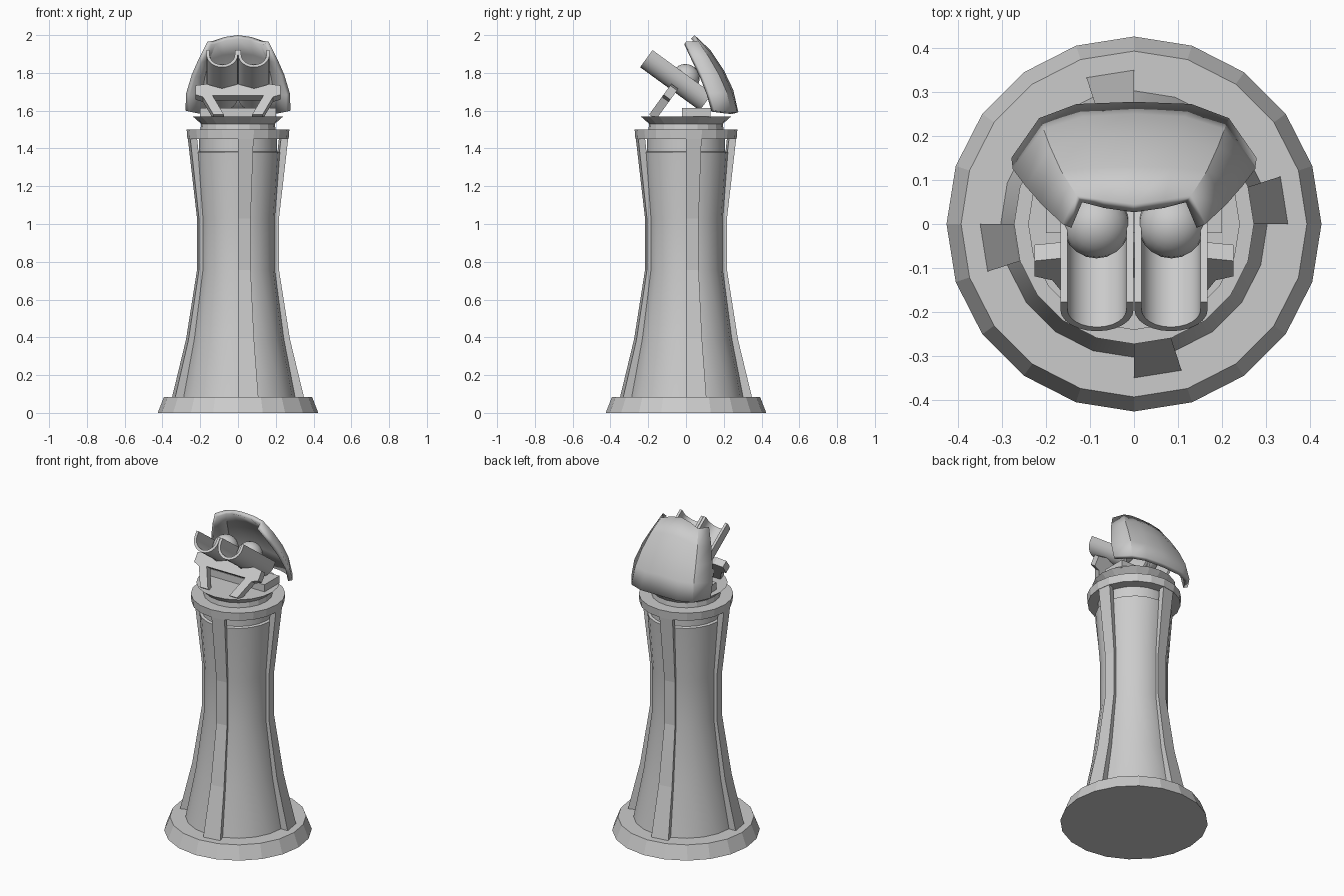
import bpy, bmesh, math
from mathutils import Vector, Matrix

if "Cube" in bpy.data.objects:
    bpy.data.objects.remove(bpy.data.objects["Cube"])

SIDES = 20
STEP = 2 * math.pi / SIDES


def make_object(name, verts, faces, smooth=False):
    mesh = bpy.data.meshes.new(name)
    bm = bmesh.new()
    vs = [bm.verts.new(v) for v in verts]
    for f in faces:
        bm.faces.new([vs[i] for i in f])
    bmesh.ops.recalc_face_normals(bm, faces=bm.faces)
    bm.to_mesh(mesh)
    bm.free()
    obj = bpy.data.objects.new(name, mesh)
    bpy.context.collection.objects.link(obj)
    if smooth:
        bpy.ops.object.select_all(action='DESELECT')
        bpy.context.view_layer.objects.active = obj
        obj.select_set(True)
        bpy.ops.object.shade_smooth_by_angle(angle=math.radians(30))
    return obj


def lathe(name, profile, smooth=False):
    """Closed solid of revolution from (radius, z) points, capped at both ends."""
    verts = [(r * math.sin(i * STEP), r * math.cos(i * STEP), z)
             for r, z in profile for i in range(SIDES)]
    faces = [[k * SIDES + i, k * SIDES + (i + 1) % SIDES,
              (k + 1) * SIDES + (i + 1) % SIDES, (k + 1) * SIDES + i]
             for k in range(len(profile) - 1) for i in range(SIDES)]
    faces.append(list(range(SIDES)))
    faces.append([(len(profile) - 1) * SIDES + i for i in range(SIDES)])
    return make_object(name, verts, faces, smooth)


def loft(name, sections, smooth=False):
    """Skin equal-length closed sections and cap the ends."""
    n = len(sections[0])
    verts = [p for s in sections for p in s]
    faces = [[k * n + i, k * n + (i + 1) % n, (k + 1) * n + (i + 1) % n, (k + 1) * n + i]
             for k in range(len(sections) - 1) for i in range(n)]
    faces += [list(range(n)), [(len(sections) - 1) * n + i for i in range(n)]]
    return make_object(name, verts, faces, smooth)


def box(name, lo, hi):
    return loft(name, [[(lo[0], lo[1], z), (hi[0], lo[1], z), (hi[0], hi[1], z), (lo[0], hi[1], z)]
                       for z in (lo[2], hi[2])])


# Pedestal: foot, waisted column, collar and flared neck
lathe("foot", [(0.425, 0), (0.392, 0.085)])
lathe("column", [(0.303, 0.08), (0.243, 0.39), (0.195, 0.757), (0.195, 1.03),
                 (0.222, 1.38), (0.207, 1.385), (0.207, 1.46)], True)
lathe("collar", [(0.268, 1.45), (0.272, 1.50)])
lathe("neck", [(0.20, 1.49), (0.195, 1.53), (0.24, 1.57)])

# Four ribs, each one segment wide, following the column
rib_path = [(0.35, 0.27, 0.08), (0.275, 0.22, 0.39), (0.217, 0.18, 0.757),
            (0.217, 0.18, 1.03), (0.266, 0.228, 1.455)]
for q in range(4):
    a, b = q * math.pi / 2, q * math.pi / 2 + STEP
    loft(f"rib_{q + 1}", [[(r * math.cos(t), r * math.sin(t), z)
                          for r, t in ((ro, a), (ro, b), (ri, b), (ri, a))]
                         for ro, ri, z in rib_path])

# Launch frame: axis points up and forward, lift is perpendicular to it
TILT = math.radians(36)
axis = Vector((0, -math.cos(TILT), math.sin(TILT)))
lift = Vector((0, math.sin(TILT), math.cos(TILT)))

# Open troughs with a ball in each
muzzle = Vector((0, -0.243, 1.83))
R, T, DEPTH = 0.083, 0.016, 0.112
for side, label in ((-1, "left"), (1, "right")):
    outer = [(R * math.cos(t), R + R * math.sin(t))
             for t in [math.pi + math.pi * i / 12 for i in range(13)]]
    inner = [(x * (R - T) / R, R + (y - R) * (R - T) / R) for x, y in reversed(outer)]
    section = [(-R, DEPTH)] + outer + [(R, DEPTH), (R - T, DEPTH)] + inner + [(T - R, DEPTH)]
    loft(f"{label}_trough", [[muzzle - axis * d + lift * v + Vector((side * 0.084 + u, 0, 0))
                             for u, v in section] for d in (0, 0.39)], True)
    bpy.ops.mesh.primitive_uv_sphere_add(segments=20, ring_count=12, radius=0.075,
                                         location=(side * 0.085, -0.003, 1.772))
    bpy.context.object.name = f"{label}_ball"
    bpy.ops.object.shade_smooth()

# Splayed cradle under the troughs
half = [(0.0, 0.125), (0.135, 0.125), (0.075, 0.0), (0.13, 0.0), (0.185, 0.115),
        (0.225, 0.13), (0.225, 0.19), (0.165, 0.20), (0.13, 0.185), (0.085, 0.17), (0.04, 0.185)]
outline = half + [(0.0, 0.20)] + [(-x, v) for x, v in reversed(half[1:])]
root = Vector((0, -0.175, 1.565))
loft("cradle", [[root + axis * d + lift * v + Vector((x, 0, 0)) for x, v in outline]
                for d in (-0.02, 0.025)])
box("rear_mount", (-0.2, -0.02, 1.565), (0.2, 0.13, 1.615))

# Curved rear shield: rows run top to bottom, columns centre to wing edge
rows = [[(0, 0.045, 2.0), (0.07, 0.055, 1.99), (0.13, 0.065, 1.97), (0.162, 0.0, 1.965)],
        [(0, 0.13, 1.92), (0.085, 0.128, 1.91), (0.165, 0.12, 1.885), (0.21, 0.045, 1.87)],
        [(0, 0.20, 1.815), (0.10, 0.195, 1.81), (0.19, 0.175, 1.79), (0.245, 0.085, 1.79)],
        [(0, 0.25, 1.71), (0.115, 0.243, 1.70), (0.205, 0.215, 1.70), (0.275, 0.125, 1.69)],
        [(0, 0.277, 1.593), (0.13, 0.272, 1.59), (0.215, 0.24, 1.59), (0.278, 0.15, 1.60)]]
grid = [[(-x, y, z) for x, y, z in reversed(r[1:])] + r for r in rows]
w = len(grid[0])
shield = make_object("shield", [p for r in grid for p in r],
                     [[k * w + i, k * w + i + 1, (k + 1) * w + i + 1, (k + 1) * w + i]
                      for k in range(len(grid) - 1) for i in range(w - 1)], True)
# make the outer side face backwards, then thicken inwards
if sum(p.normal.y for p in shield.data.polygons) < 0:
    shield.data.flip_normals()
solid = shield.modifiers.new("thickness", 'SOLIDIFY')
solid.thickness = 0.026
solid.offset = -1
